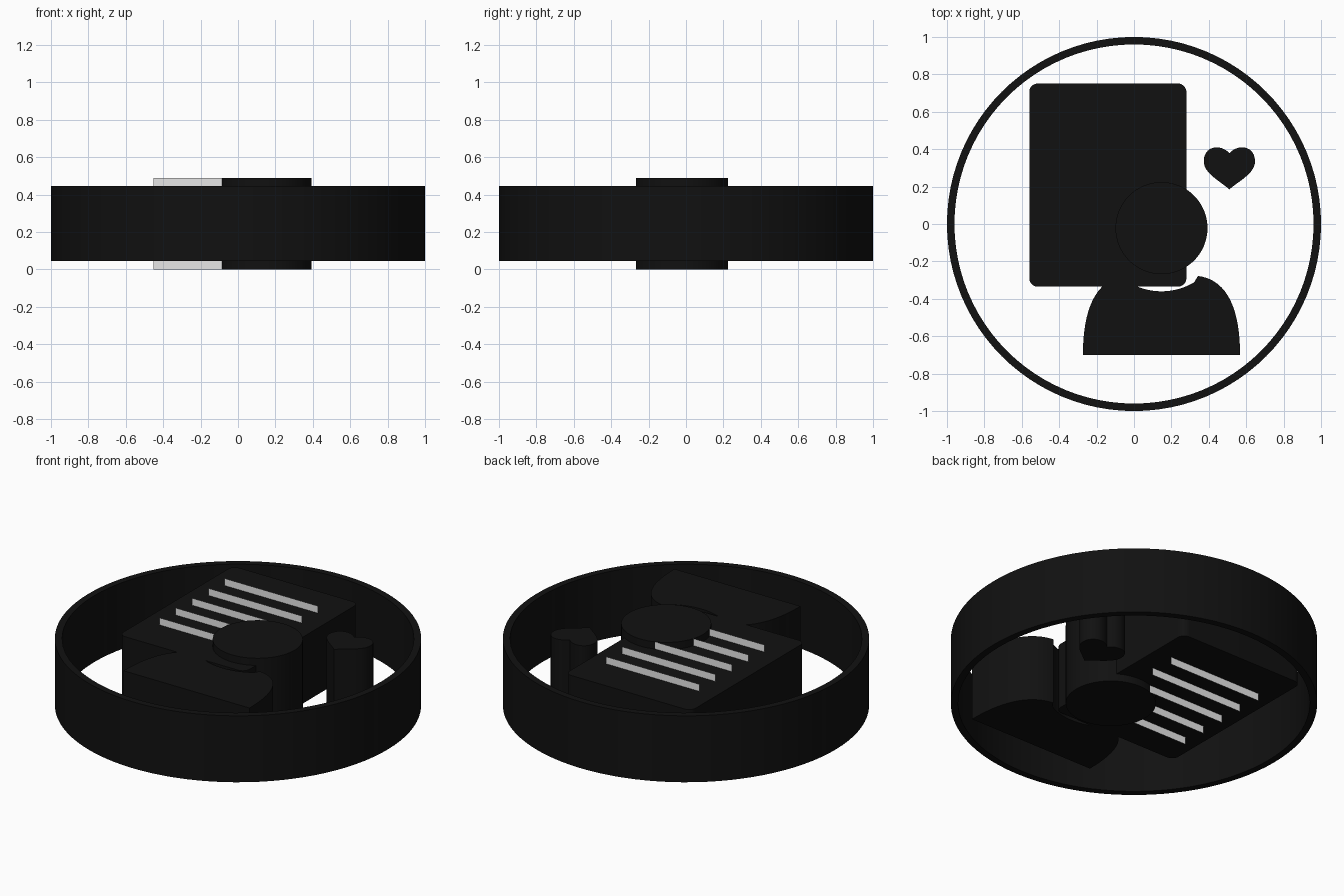
import bpy
import bmesh
from math import sin, cos, pi, radians
from mathutils import Vector
from mathutils.geometry import interpolate_bezier

if "Cube" in bpy.data.objects:
    bpy.data.objects.remove(bpy.data.objects["Cube"])

LOW, HIGH = 0.045, 0.445      # main slab heights
TOP = 0.488                   # raised parts run from the ground to here


def make_material(name, value):
    mat = bpy.data.materials.new(name)
    mat.use_nodes = True
    color = (value, value, value, 1)
    mat.diffuse_color = color
    mat.node_tree.nodes["Principled BSDF"].inputs["Base Color"].default_value = color
    return mat


black = make_material("black", 0.0055)
grey = make_material("light grey", 0.8)


def finish(name, bm, mat):
    mesh = bpy.data.meshes.new(name)
    bm.to_mesh(mesh)
    bm.free()
    obj = bpy.data.objects.new(name, mesh)
    bpy.context.collection.objects.link(obj)
    mesh.materials.append(mat)
    bpy.ops.object.select_all(action="DESELECT")
    obj.select_set(True)
    bpy.context.view_layer.objects.active = obj
    bpy.ops.object.shade_smooth_by_angle(angle=radians(30))
    return obj


def extrude_outline(name, points, low, high):
    """Solid slab from a closed 2D outline."""
    bm = bmesh.new()
    face = bm.faces.new([bm.verts.new((x, y, low)) for x, y in points])
    up = bmesh.ops.extrude_face_region(bm, geom=[face])["geom"]
    bmesh.ops.translate(bm, vec=(0, 0, high - low),
                        verts=[v for v in up if isinstance(v, bmesh.types.BMVert)])
    bmesh.ops.recalc_face_normals(bm, faces=bm.faces)
    return finish(name, bm, black)


def arc(cx, cy, r, start, end, steps):
    angles = [radians(start + (end - start) * i / steps) for i in range(steps + 1)]
    return [(cx + r * cos(a), cy + r * sin(a)) for a in angles]


def bezier(*controls, steps=14):
    return [tuple(p) for p in interpolate_bezier(*[Vector(c) for c in controls], steps)]


def mirrored(half, cx):
    """Close a right half, whose ends lie on or beside the axis, about x = cx."""
    right = [(cx + x, y) for x, y in half]
    left = [(cx - x, y) for x, y in reversed(half) if x > 1e-5]
    return right + left


# Outer ring, open through the middle
bm = bmesh.new()
sides = 96
loops = []
for r, z in ((1, LOW), (1, HIGH), (0.96, HIGH), (0.96, LOW)):
    loops.append([bm.verts.new((r * cos(2 * pi * i / sides), r * sin(2 * pi * i / sides), z))
                  for i in range(sides)])
for a, b in zip(loops, loops[1:] + loops[:1]):
    for i in range(sides):
        j = (i + 1) % sides
        bm.faces.new((a[i], a[j], b[j], b[i]))
bmesh.ops.recalc_face_normals(bm, faces=bm.faces)
finish("ring", bm, black)

# Page with rounded corners
page_x, page_y, half_w, half_h, corner = -0.14, 0.208, 0.42, 0.543, 0.045
outline = []
for k, (sx, sy) in enumerate(((1, 1), (-1, 1), (-1, -1), (1, -1))):
    outline += arc(page_x + sx * (half_w - corner), page_y + sy * (half_h - corner),
                   corner, 90 * k, 90 * k + 90, 8)
extrude_outline("page", outline, LOW, HIGH)

# Text lines: thin upright sheets standing proud of both page faces
for k in range(5):
    bm = bmesh.new()
    y = page_y + (k - 2) * 0.155
    bm.faces.new([bm.verts.new((x, y, z)) for x, z in
                  ((-0.452, 0), (0.172, 0), (0.172, TOP), (-0.452, TOP))])
    finish(f"page_line_{k + 1}", bm, grey)

# Head disc
head_x, head_y = 0.147, -0.022
extrude_outline("head", arc(head_x, head_y, 0.246, 0, 360, 64)[:-1], 0, TOP)

# Shoulders with a hollow concentric to the head
neck = arc(0, head_y, 0.338, -90, -56, 12)
shoulder = bezier(neck[-1], (0.215, -0.275), (0.2, -0.278), (0.195, -0.278), steps=4)
sleeve = bezier((0.195, -0.278), (0.37, -0.3), (0.42, -0.49), (0.42, -0.7), steps=24)
extrude_outline("shoulders", mirrored(neck[:-1] + sleeve, head_x), LOW, HIGH)

# Heart
lobe = bezier((0, 0.378), (0.045, 0.43), (0.137, 0.42), (0.137, 0.335))
tip = bezier((0.137, 0.335), (0.137, 0.27), (0.05, 0.23), (0, 0.185))
extrude_outline("heart", mirrored(lobe[:-1] + tip, 0.51), LOW, HIGH)
